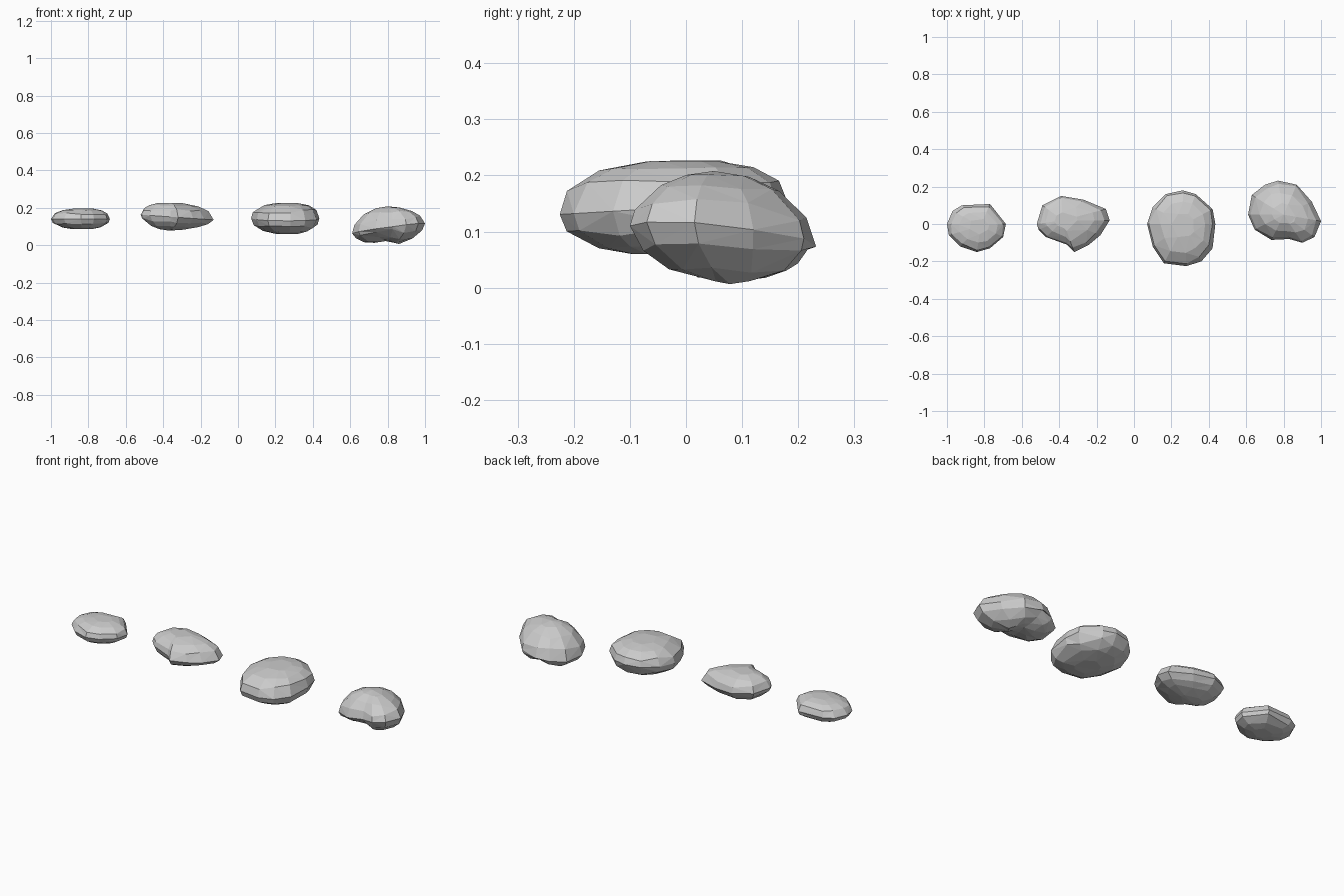
import bpy, bmesh, random

if "Cube" in bpy.data.objects:
    bpy.data.objects.remove(bpy.data.objects["Cube"])

random.seed(4)


def rock(name, outline, belt, top, bottom, k_top, k_bot, dent=None):
    """Faceted stone: plan outline on a tilted belt, domed up and down by rings.
    belt = (z, slope x, slope y) about the outline middle; top/bottom = apex."""
    mx = sum(p[0] for p in outline) / len(outline)
    my = sum(p[1] for p in outline) / len(outline)
    n = len(outline)
    bm = bmesh.new()
    rim = [(x, y, belt[0] + belt[1] * (x - mx) + belt[2] * (y - my)) for x, y in outline]
    rim_verts = [bm.verts.new(p) for p in rim]

    def dish(z, x):
        if dent:
            z += dent[1] * max(0, 1 - abs(x - dent[0]) / dent[2])
        return z

    for apex, k, low in ((top, k_top, False), (bottom, k_bot, True)):
        prev = rim_verts
        for s0 in (0.91, 0.66, 0.33):
            ring = []
            for x, y, z in rim:
                s = s0 * random.uniform(0.94, 1.05)
                h = (1 - s ** k) ** (1 / k)
                px = apex[0] + (x - apex[0]) * s
                py = apex[1] + (y - apex[1]) * s
                pz = z + (apex[2] - z) * h
                ring.append(bm.verts.new((px, py, dish(pz, px) if low else pz)))
            for i in range(n):
                j = (i + 1) % n
                bm.faces.new((prev[i], prev[j], ring[j], ring[i]))
            prev = ring
        az = dish(apex[2], apex[0]) if low else apex[2]
        tip = bm.verts.new((apex[0], apex[1], az))
        for i in range(n):
            bm.faces.new((prev[i], prev[(i + 1) % n], tip))
    # merge nearly flat neighbours into irregular chipped facets
    bmesh.ops.triangulate(bm, faces=bm.faces[:])
    bmesh.ops.dissolve_limit(bm, angle_limit=0.13, verts=bm.verts[:], edges=bm.edges[:])
    bmesh.ops.triangulate(bm, faces=bm.faces[:])
    bmesh.ops.recalc_face_normals(bm, faces=bm.faces[:])
    mesh = bpy.data.meshes.new(name)
    bm.to_mesh(mesh)
    bm.free()
    obj = bpy.data.objects.new(name, mesh)
    bpy.context.collection.objects.link(obj)


# Small flat stone
rock("small_rock",
     [(-1, 0), (-.97, .07), (-.92, .1), (-.77, .107), (-.72, .05), (-.685, 0),
      (-.70, -.07), (-.77, -.13), (-.84, -.15), (-.93, -.12), (-.99, -.06)],
     (.14, 0, 0), (-.82, -.01, .198), (-.83, -.02, .083), 2.3, 2.1)

# Wedge-shaped stone, thin towards the right
rock("wedge_rock",
     [(-.52, 0), (-.49, .1), (-.39, .15), (-.27, .13), (-.15, .08), (-.13, .02),
      (-.18, -.06), (-.24, -.11), (-.32, -.15), (-.36, -.11), (-.47, -.07), (-.51, -.03)],
     (.15, -.07, 0), (-.38, .02, .23), (-.37, 0, .078), 2.1, 1.7)

# Large rounded stone
rock("large_rock",
     [(.07, 0), (.10, .09), (.17, .16), (.26, .18), (.33, .16), (.42, .08),
      (.435, 0), (.42, -.13), (.36, -.20), (.28, -.225), (.16, -.21), (.10, -.12)],
     (.143, 0, .06), (.27, 0, .228), (.27, -.04, .057), 2.4, 2.2)

# Leaning stone with a notched underside
rock("notched_rock",
     [(.61, .05), (.63, .155), (.70, .21), (.77, .232), (.87, .21), (.95, .12),
      (1, .015), (.965, -.07), (.9, -.1), (.83, -.08), (.735, -.085), (.645, -.03)],
     (.088, .13, -.06), (.8, .05, .208), (.79, .11, -.004), 1.85, 1.75,
     dent=(.78, .03, .08))
